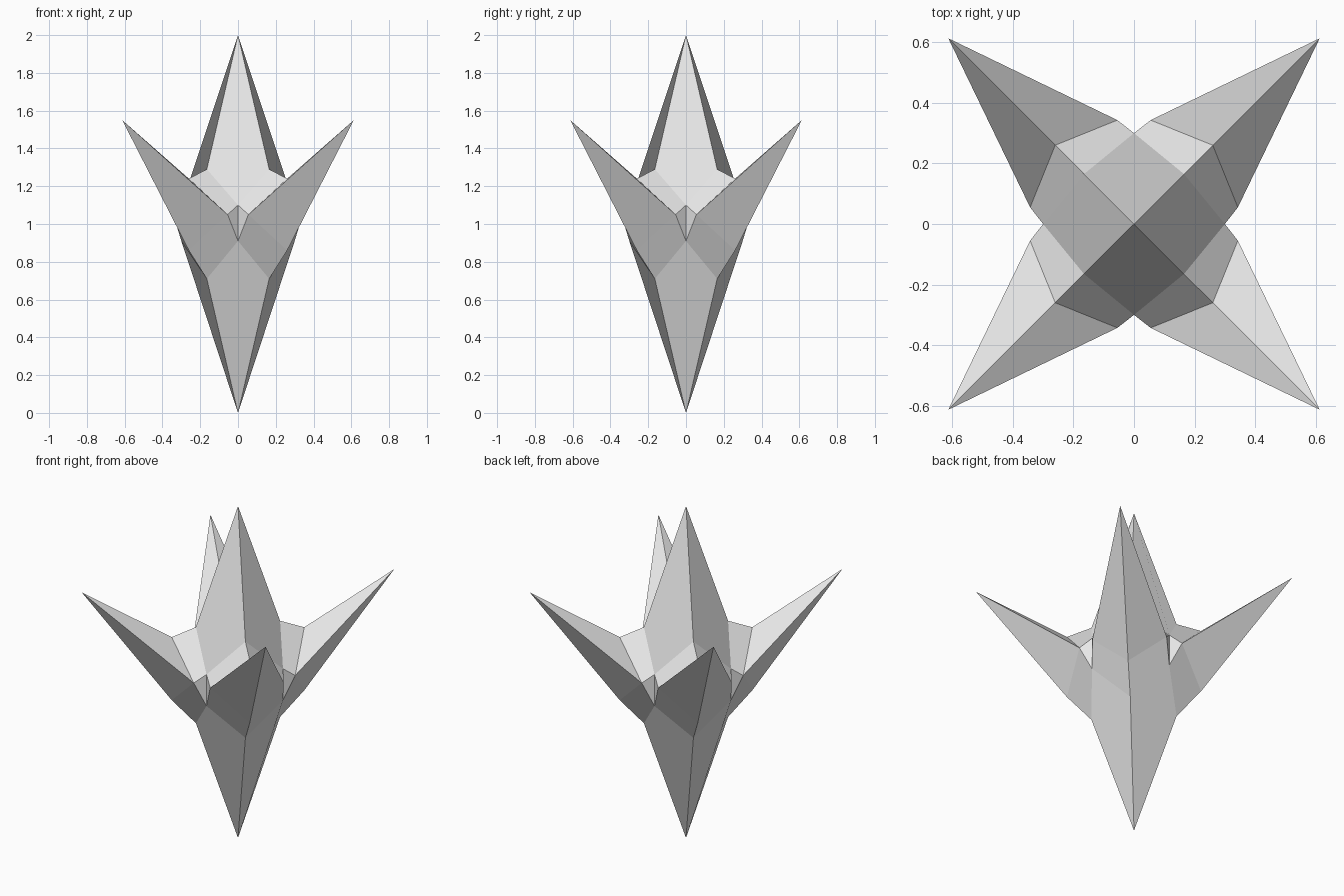
import bpy
import bmesh
from math import pi
from mathutils import Vector, Matrix

cube = bpy.data.objects.get("Cube")
if cube:
    bpy.data.objects.remove(cube, do_unlink=True)

# Single stone colour
stone = bpy.data.materials.new("light_grey_stone")
stone.use_nodes = True
grey = (0.8, 0.8, 0.8, 1.0)
stone.diffuse_color = grey
stone.node_tree.nodes["Principled BSDF"].inputs["Base Color"].default_value = grey

# Key points of one quarter, around the x = y diagonal
apex, base = Vector((0, 0, 2)), Vector((0, 0, 0))
ridge_top, ridge_low = Vector((0.165, 0.165, 1.29)), Vector((0.165, 0.165, 0.71))
valley_top, valley_low = Vector((0, 0.3, 1.1)), Vector((0, 0.3, 0.91))
collar_top, collar_low = Vector((0.26, 0.26, 1.24)), Vector((0.26, 0.26, 0.86))
collar_side = Vector((0.055, 0.343, 1.05))
tip = Vector((0.613, 0.613, 1.55))


def swap(p):
    """Mirror a point across the x = y plane."""
    return Vector((p.y, p.x, p.z))


def turn(p, quarter):
    return Matrix.Rotation(quarter * pi / 2, 3, "Z") @ p


# Vertical spikes: one kite facing +y at each end
kites = [
    (apex, ridge_top, valley_top, turn(ridge_top, 1)),
    (base, turn(ridge_low, 1), valley_low, ridge_low),
]

# Diagonal spike: collar, valley sliver and point, one half
half_spike = [
    (ridge_top, collar_top, collar_side, valley_top),
    (ridge_low, valley_low, collar_side, collar_low),
    (valley_top, collar_side, valley_low),
    (collar_top, tip, collar_side),
    (tip, collar_low, collar_side),
]
other_half = [(f[0],) + tuple(reversed(f[1:])) for f in half_spike]
other_half = [tuple(swap(p) for p in f) for f in other_half]

# Repeat the quarter four times, sharing the corners
bm = bmesh.new()
corners = {}


def corner(p):
    key = tuple(round(c, 4) + 0.0 for c in p)
    if key not in corners:
        corners[key] = bm.verts.new(p)
    return corners[key]


for quarter in range(4):
    for face in kites + half_spike + other_half:
        bm.faces.new([corner(turn(p, quarter)) for p in face])

mesh = bpy.data.meshes.new("spiked_crystal")
bm.to_mesh(mesh)
bm.free()
mesh.materials.append(stone)
crystal = bpy.data.objects.new("spiked_crystal", mesh)
bpy.context.collection.objects.link(crystal)
